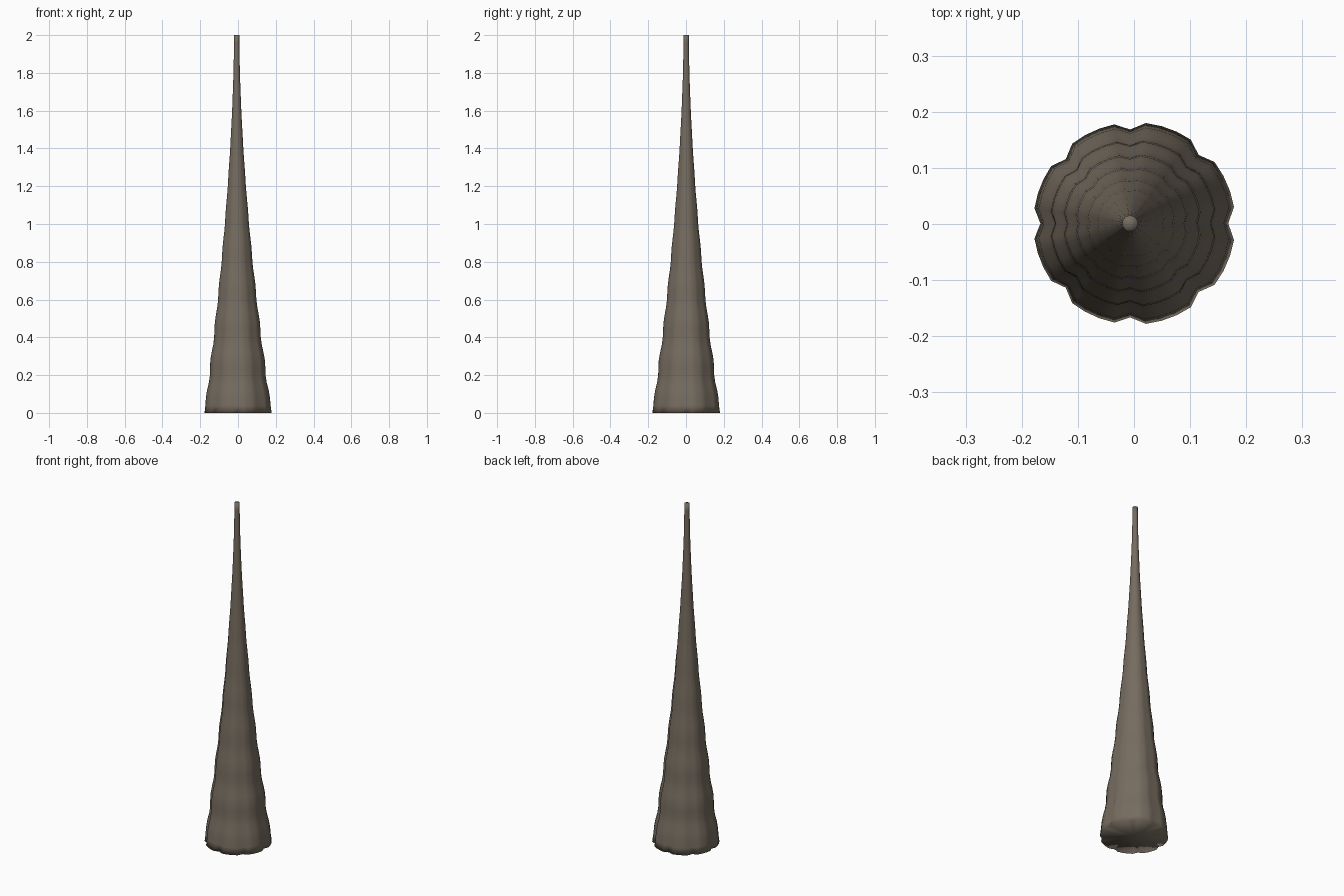
import bpy, bmesh, math

if "Cube" in bpy.data.objects:
    bpy.data.objects.remove(bpy.data.objects["Cube"])

SEGS, RINGS, HEIGHT = 40, 50, 2.0
AXIS_X, AXIS_Y = -0.007, 0.001

stone = bpy.data.materials.new("grey brown stone")
stone.diffuse_color = (0.18, 0.15, 0.115, 1)
stone.use_nodes = True
stone.node_tree.nodes["Principled BSDF"].inputs["Base Color"].default_value = stone.diffuse_color


def radius(angle_step, t):
    """Tapered, banded profile with eight vertical grooves, fuller on +x."""
    a = 2 * math.pi * angle_step / SEGS
    r = 0.014 + 0.166 * (1 - t) ** 1.7
    fade = (1 - t)
    band = 0.03 * math.sin(2 * math.pi * (t * HEIGHT - 0.035) / 0.2) * min(1, t * 15) * fade
    groove = -0.07 * fade if angle_step % 5 == 0 else 0
    lean = 0.042 * math.cos(a) * fade
    return r * (1 + band + groove + lean)


# Spire body: stacked grooved rings
bm = bmesh.new()
rings = []
for k in range(RINGS + 1):
    t = k / RINGS
    ring = []
    for i in range(SEGS):
        a = 2 * math.pi * i / SEGS
        r = radius(i, t)
        ring.append(bm.verts.new((AXIS_X + r * math.cos(a), AXIS_Y + r * math.sin(a), HEIGHT * t)))
    rings.append(ring)
for low, high in zip(rings, rings[1:]):
    for i in range(SEGS):
        j = (i + 1) % SEGS
        bm.faces.new((low[i], low[j], high[j], high[i]))

# Base and tip caps as fans
for ring, z in ((rings[0], 0), (rings[-1], HEIGHT)):
    centre = bm.verts.new((AXIS_X, AXIS_Y, z))
    for i in range(SEGS):
        bm.faces.new((ring[i], ring[(i + 1) % SEGS], centre))

bmesh.ops.recalc_face_normals(bm, faces=bm.faces)
for f in bm.faces:
    f.smooth = True
mesh = bpy.data.meshes.new("stone_spire")
bm.to_mesh(mesh)
bm.free()
mesh.materials.append(stone)
spire = bpy.data.objects.new("stone_spire", mesh)
bpy.context.collection.objects.link(spire)
